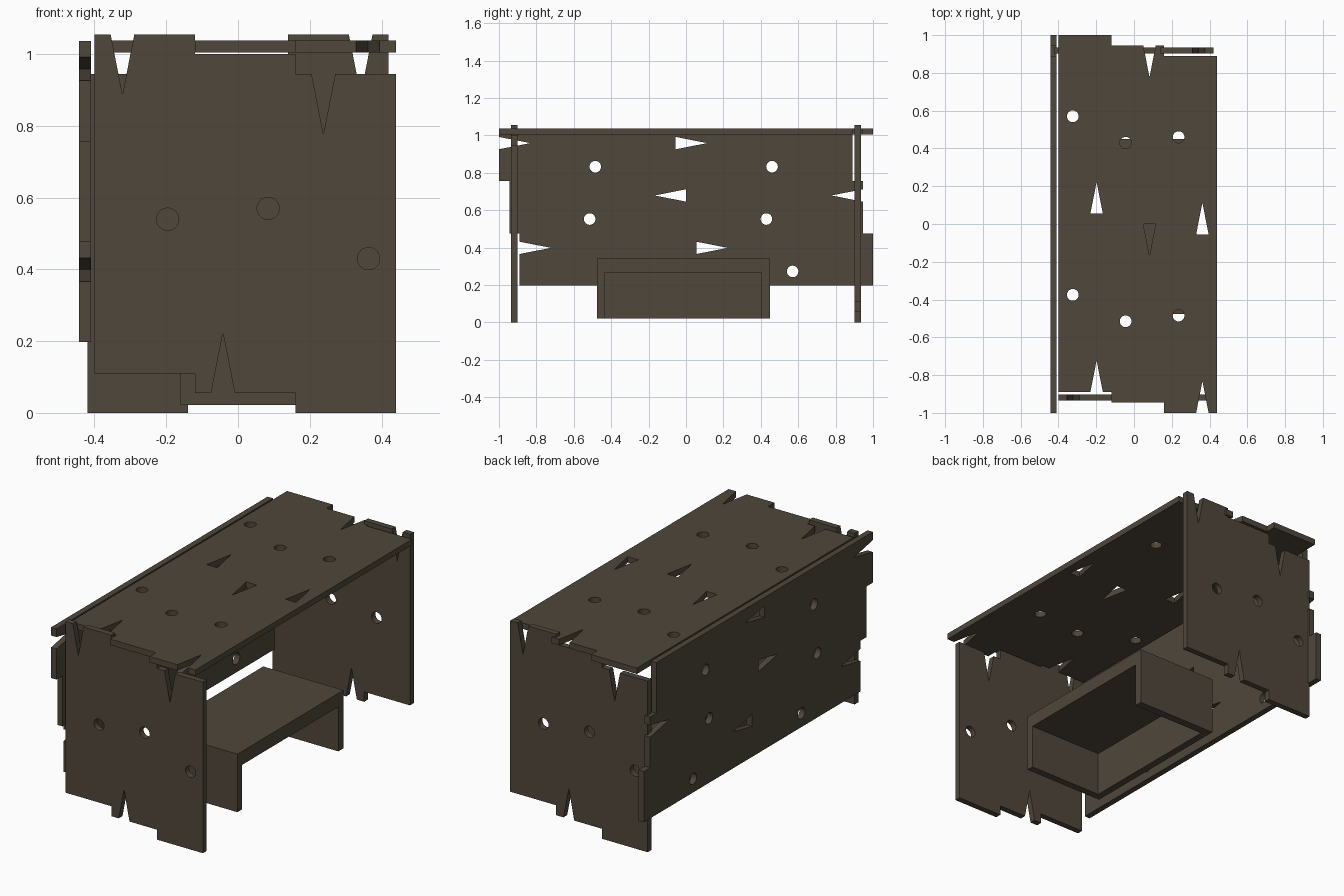
import bpy
import math
from mathutils import Matrix, Vector

if "Cube" in bpy.data.objects:
    bpy.data.objects.remove(bpy.data.objects["Cube"], do_unlink=True)

wood = bpy.data.materials.new("dark_brown_wood")
wood.use_nodes = True
colour = (0.080, 0.063, 0.044, 1.0)
wood.diffuse_color = colour
bsdf = next(n for n in wood.node_tree.nodes if n.type == 'BSDF_PRINCIPLED')
bsdf.inputs["Base Color"].default_value = colour
bsdf.inputs["Roughness"].default_value = 0.9

LENGTH, WIDTH, THICK = 0.945, 0.28, 0.033
X, Y, Z = Vector((1, 0, 0)), Vector((0, 1, 0)), Vector((0, 0, 1))


def link(name, mesh):
    mesh.materials.clear()
    mesh.materials.append(wood)
    obj = bpy.data.objects.new(name, mesh)
    bpy.context.scene.collection.objects.link(obj)
    return obj


def make_plank_mesh():
    """Board with a V notch in its starting end and a round knot hole."""
    outline = [(0, 0), (LENGTH, 0), (LENGTH, WIDTH), (0, WIDTH),
               (0, 0.235), (0.168, 0.202), (0, 0.169)]
    hole = [(0.515 + 0.031 * math.cos(a * math.tau / 24),
             0.076 + 0.031 * math.sin(a * math.tau / 24)) for a in range(24)]
    curve = bpy.data.curves.new("plank_profile", 'CURVE')
    curve.dimensions = '2D'
    curve.fill_mode = 'BOTH'
    curve.extrude = THICK / 2
    for points in (outline, hole):
        spline = curve.splines.new('POLY')
        spline.points.add(len(points) - 1)
        for p, (u, v) in zip(spline.points, points):
            p.co = (u, v, 0, 1)
        spline.use_cyclic_u = True
    temp = bpy.data.objects.new("plank_profile", curve)
    bpy.context.scene.collection.objects.link(temp)
    graph = bpy.context.evaluated_depsgraph_get()
    mesh = bpy.data.meshes.new_from_object(temp.evaluated_get(graph))
    bpy.data.objects.remove(temp, do_unlink=True)
    for poly in mesh.polygons:
        poly.use_smooth = False
    return mesh


plank_mesh = make_plank_mesh()


def plank(name, corner, along, across):
    """Place a plank: notch-end corner, length direction, width direction."""
    m = Matrix((along, across, along.cross(across))).transposed().to_4x4()
    m.translation = Vector(corner)
    obj = link(name, plank_mesh.copy())
    obj.matrix_world = m
    return obj


def box(name, low, high):
    obj_mesh = bpy.data.meshes.new(name)
    verts = [(x, y, z) for x in (low[0], high[0])
             for y in (low[1], high[1]) for z in (low[2], high[2])]
    faces = [(0, 1, 3, 2), (4, 6, 7, 5), (0, 4, 5, 1),
             (2, 3, 7, 6), (0, 2, 6, 4), (1, 5, 7, 3)]
    obj_mesh.from_pydata(verts, [], faces)
    link(name, obj_mesh)


# Top and side wall: three staggered rows, two planks in each row
for i in range(2):
    step = i * LENGTH
    plank(f"top_outer_plank_{i}", (0.16, step - 1.0, 1.021), Y, X)
    plank(f"top_middle_plank_{i}", (-0.12, LENGTH - step, 1.021), -Y, X)
    plank(f"top_inner_plank_{i}", (-0.40, step - 0.89, 1.021), Y, X)
    plank(f"wall_upper_plank_{i}", (-0.426, step - 1.0, 0.757), Y, Z)
    plank(f"wall_middle_plank_{i}", (-0.426, LENGTH - step, 0.477), -Y, Z)
    plank(f"wall_lower_plank_{i}", (-0.426, step - 0.89, 0.197), Y, Z)

# End panels: the back one is the front one turned half round
for side, s in (("front", 1), ("back", -1)):
    plank(f"{side}_tall_plank", (-0.12 * s if s > 0 else 0.14, -0.918 * s, 1.055), -Z, -X * s)
    plank(f"{side}_middle_plank", (0.16 if s > 0 else -0.14, -0.918 * s, 0.055), Z, -X * s)
    plank(f"{side}_low_plank", (0.44 if s > 0 else -0.42, -0.918 * s, LENGTH), -Z, -X * s)

# Bench: seat, two end legs and a board along the wall side
x0, x1, y0, y1 = -0.16, 0.33, -0.476, 0.449
box("bench_seat", (x0, y0, 0.268), (x1, y1, 0.343))
box("bench_front_leg", (x0, y0, 0.022), (x1, y0 + 0.04, 0.268))
box("bench_back_leg", (x0, y1 - 0.045, 0.022), (x1, y1, 0.268))
box("bench_rear_board", (x0, y0 + 0.04, 0.022), (x0 + 0.04, y1 - 0.045, 0.268))
